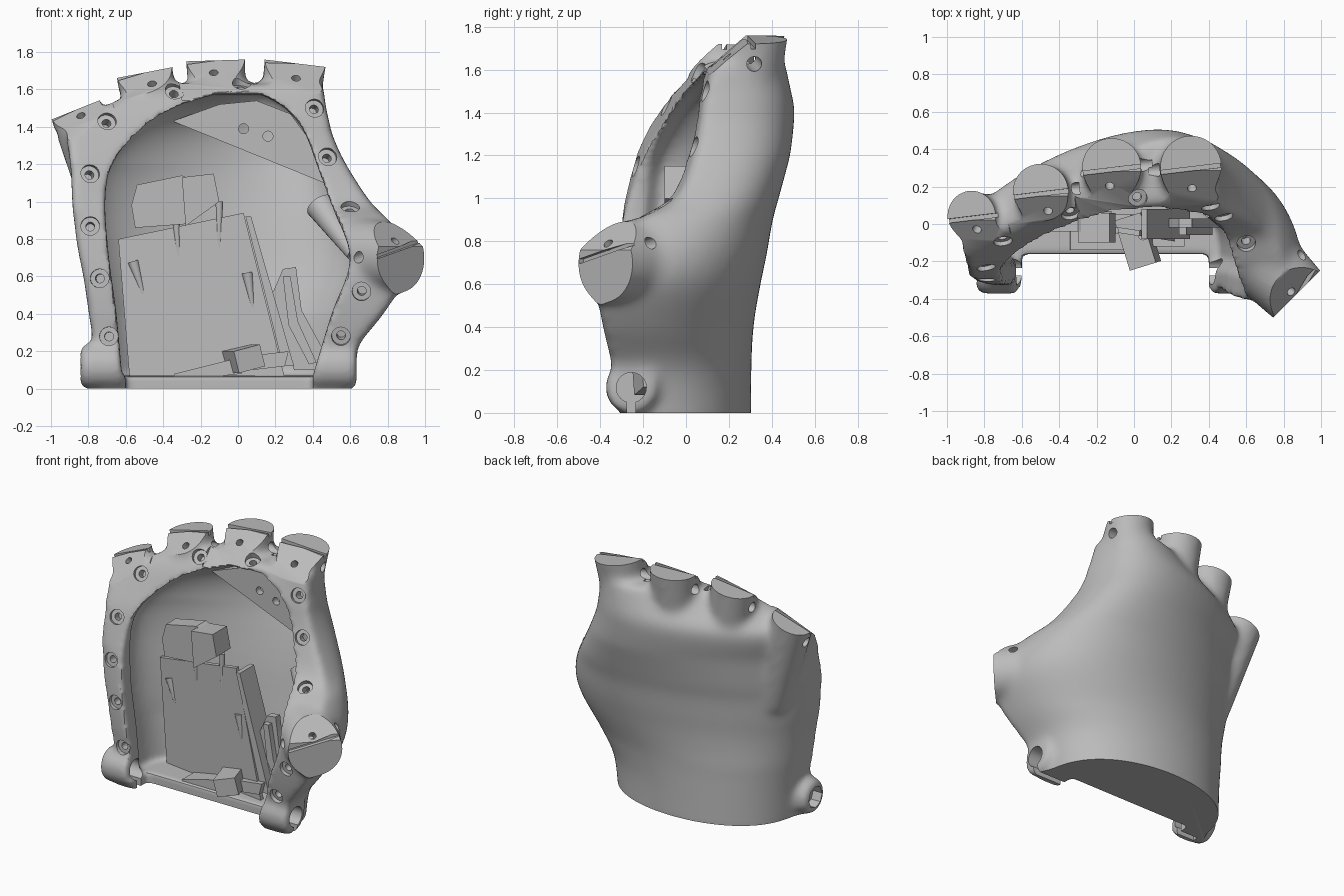
import bpy, bmesh, math
from mathutils import Vector, Matrix
from mathutils.bvhtree import BVHTree

if "Cube" in bpy.data.objects:
    bpy.data.objects.remove(bpy.data.objects["Cube"])

grey = bpy.data.materials.new("plain grey")
grey.use_nodes = True
grey.diffuse_color = (0.5, 0.5, 0.5, 1)
grey.node_tree.nodes["Principled BSDF"].inputs["Base Color"].default_value = (0.5, 0.5, 0.5, 1)
cutters = []


def make(name, bm):
    bmesh.ops.recalc_face_normals(bm, faces=bm.faces)
    mesh = bpy.data.meshes.new(name)
    bm.to_mesh(mesh)
    bm.free()
    mesh.materials.append(grey)
    ob = bpy.data.objects.new(name, mesh)
    bpy.context.collection.objects.link(ob)
    return ob


def loft(bm, rings):
    rows = [[bm.verts.new(p) for p in ring] for ring in rings]
    n = len(rows[0])
    for a, b in zip(rows, rows[1:]):
        for i in range(n):
            bm.faces.new((a[i], a[(i + 1) % n], b[(i + 1) % n], b[i]))
    bm.faces.new(rows[0])
    bm.faces.new(rows[-1])


def tube(bm, a, b, ra, rb, sides=32):
    a, b = Vector(a), Vector(b)
    turn = (b - a).to_track_quat('Z', 'Y').to_matrix().to_4x4()
    bmesh.ops.create_cone(bm, cap_ends=True, segments=sides, radius1=ra, radius2=rb,
                          depth=(b - a).length, matrix=Matrix.Translation((a + b) / 2) @ turn)


def block(bm, centre, size, rot=None):
    m = Matrix.Translation(centre) @ (rot or Matrix()) @ Matrix.Diagonal((*size, 1))
    bmesh.ops.create_cube(bm, size=1, matrix=m)


def cut(ob, build, *args):
    bm = bmesh.new()
    build(bm, *args)
    cutter = make("cutter", bm)
    cutter.hide_render = True
    cutters.append(cutter)
    mod = ob.modifiers.new("cut", 'BOOLEAN')
    mod.operation, mod.solver, mod.object = 'DIFFERENCE', 'MANIFOLD', cutter


def trim(ob, point, normal, across, size):
    # removes a block whose base face sits on the point, facing the normal
    n = Vector(normal).normalized()
    x = Vector(across)
    x = (x - n * x.dot(n)).normalized()
    rot = Matrix((x, n.cross(x), n)).transposed().to_4x4()
    cut(ob, block, Vector(point) + n * size[2] / 2, size, rot)


def bake(ob):
    dg = bpy.context.evaluated_depsgraph_get()
    mesh = bpy.data.meshes.new_from_object(ob.evaluated_get(dg))
    ob.modifiers.clear()
    ob.data = mesh
    while cutters:
        bpy.data.objects.remove(cutters.pop())


def arc(z, xl, xr, yb, yfl, yfr, n=28):
    # one horizontal slice: a rounded back, leaning towards the thumb side, with a straight front
    ring = []
    tilt = .45 * max(0, min(1, (z - .4) / .8))
    for i in range(n + 1):
        t = math.pi * i / n
        u = (1 - math.cos(t)) / 2
        s = max(math.sin(t), 0) ** 0.72
        y = (yfl + (yfr - yfl) * u) * (1 - s) + (yb + tilt * (u - .5)) * s
        ring.append((xl + (xr - xl) * u, y, z))
    return ring


def hollow(z, xl, xr, yb, yfl, yfr, lip=.06, front=-.9):
    # a cavity slice, narrowed in front so that a rim stays
    return arc(z, xl - lip, xr + lip, yb, yfl, yfr) + [
        (xr, yfr - lip, z), (xr, front, z), (xl, front, z), (xl, yfl - lip, z)]


def refine(rows, steps=4):
    # smooth curve through the table rows
    rows = [Vector(r) for r in rows]
    ext = [rows[0]] + rows + [rows[-1]]
    out = []
    for a, b, c, d in zip(ext, ext[1:], ext[2:], ext[3:]):
        for k in range(steps):
            t = k / steps
            out.append(b + (c - a) * (t / 2) + (a * 2 - b * 5 + c * 4 - d) * (t * t / 2)
                       + (b * 3 - a - c * 3 + d) * (t ** 3 / 2))
    return out + [rows[-1]]


# outer hand body: height, left, right, back, front at each side
OUTER = [(-.06, -.75, .57, .305, -.28, -.28), (.2, -.77, .63, .305, -.3, -.34),
         (.4, -.8, .78, .315, -.32, -.39), (.6, -.83, .9, .345, -.32, -.42),
         (.75, -.86, .9, .37, -.31, -.38), (.9, -.88, .81, .385, -.3, -.22),
         (1.0, -.89, .71, .4, -.29, -.04), (1.2, -.9, .58, .43, -.24, .04),
         (1.35, -.92, .51, .445, -.17, .07), (1.43, -.88, .49, .445, -.12, .08),
         (1.52, -.7, .47, .42, -.04, .1), (1.63, -.5, .46, .39, .08, .12)]
bm = bmesh.new()
loft(bm, [arc(*r) for r in refine(OUTER)])

# finger stubs: tip, base, radius, tip normal
FINGERS = [((-.87, .04, 1.49), (-.68, -.01, .85), .145, (-.37, 0, .93)),
           ((-.5, .17, 1.69), (-.42, .15, 1.1), .16, (-.19, 0, .98)),
           ((-.12, .3, 1.755), (-.1, .25, 1.2), .167, (-.03, 0, 1)),
           ((.305, .305, 1.74), (.25, .25, 1.2), .174, (.12, 0, .99))]
for tip, base, r, n in FINGERS:
    tip, base = Vector(tip), Vector(base)
    tube(bm, base, tip + (tip - base).normalized() * .12, r * .8, r)
# thumb stub and wrist lugs
THUMB = Vector((.87, -.375, .69))
OUT = Vector((.7, -.7, 0))
tube(bm, THUMB - OUT * .5 + Vector((0, 0, .03)), THUMB + OUT * .15, .22, .17)
for x0, x1 in [(-.845, -.6), (.395, .635)]:
    tube(bm, (x0, -.255, .118), (x1, -.255, .118), .122, .122)
shell = make("hand_shell", bm)


def remesh(ob, size, rounds):
    mod = ob.modifiers.new("blend", 'REMESH')
    mod.mode, mod.voxel_size = 'VOXEL', size
    mod = ob.modifiers.new("soften", 'SMOOTH')
    mod.factor, mod.iterations = 0.5, rounds


# hollow the body, then round the rim
remesh(shell, .018, 20)
CAVITY = [(.07, -.62, .4, .225, -.15, -.18), (.4, -.65, .5, .24, -.15, -.2), (.7, -.69, .6, .28, -.15, -.2),
          (1.0, -.71, .49, .32, -.13, .02), (1.2, -.67, .42, .35, -.1, .13), (1.38, -.52, .35, .37, -.02, .17),
          (1.5, -.34, .25, .34, .07, .2), (1.57, -.12, .13, .28, .14, .2)]
cut(shell, loft, [hollow(*row) for row in refine(CAVITY)])
cut(shell, block, (-.1, -.66, 0), (1.0, 1.0, .4))
remesh(shell, .016, 7)
bake(shell)

# flat base, thumb end, finger ends and slanted palm faces
trim(shell, (0, 0, 0), (0, 0, -1), (1, 0, 0), (3, 3, .4))
trim(shell, THUMB, OUT, (0, 0, 1), (.8, .8, .4))
SIDE = Vector((.7, .7, .25))
trim(shell, THUMB + Vector((0, 0, .07)), (.5, -.5, .7), SIDE, (.5, .42, .3))
for tip, base, r, n in FINGERS:
    tip = Vector(tip)
    trim(shell, tip, n, (1, 0, 0), (.42, .5, .25))
    chord = tip - Vector((0, .02, 0))
    trim(shell, chord, (n[0] * .8, -.64, .76), (1, .12, -n[0]), (.43, .62, .3))
    # hinge bore and stop slot
    bore = tip + Vector((0, .0, -.1))
    along = Vector((r + .05, .02, -n[0] * r))
    cut(shell, tube, bore - along, bore + along, .035, .035, 20)
    trim(shell, chord + Vector((0, .01, -.025)), n, (1, .12, -n[0]), (r * 2.2, .022, .1))
trim(shell, THUMB + Vector((0, 0, .06)) - OUT * .03, OUT, SIDE, (.36, .022, .1))
bore = THUMB - OUT * .13 + Vector((0, 0, .06))
cut(shell, tube, bore - SIDE * .3, bore + SIDE * .3, .03, .03, 20)

# wrist pin bores with a slit below; the far lug keeps a web between its two recesses
for x0, x1 in [(-.74, -.56), (.33, .67)]:
    cut(shell, tube, (x0, -.255, .118), (x1, -.255, .118), .07, .07)
    cut(shell, block, ((x0 + x1) / 2, -.255, .02), (x1 - x0, .04, .12))
cut(shell, tube, (-.9, -.255, .118), (-.77, -.255, .118), .075, .075, 8)

# fixing holes: counterbored along the rim, plain near the fingers
bake(shell)
tree = BVHTree.FromPolygons([v.co for v in shell.data.vertices], [p.vertices for p in shell.data.polygons])
RIM = [(-.79, 1.15), (-.79, .87), (-.74, .59), (-.69, .28), (.41, 1.5), (.48, 1.24), (.6, .97),
       (.66, .52), (.55, .28), (-.7, 1.43), (-.34, 1.59), (.02, 1.63)]
PLAIN = [(-.84, 1.46), (-.46, 1.63), (-.13, 1.69), (.31, 1.66), (.84, .79)]
for x, z in RIM + PLAIN:
    hit, n, i, d = tree.ray_cast((x, -2, z), (0, 1, 0))
    if hit:
        if (x, z) in RIM:
            cut(shell, tube, hit - n * .025, hit + n * .06, .05, .05, 24)
        cut(shell, tube, hit - n * .09, hit + n * .03, .024, .024, 16)
bake(shell)


def plate(name, points, y0, y1, lean=0.0):
    bm = bmesh.new()
    loft(bm, [[(x, y + lean * x, z) for x, z in points] for y in (y0, y1)])
    return make(name, bm)


# inner plates and mechanism blocks
plate("back_plate", [(-.64, .8), (.03, .94), (.25, .06), (-.58, .06)], -.06, -.03, -.15)
plate("upper_block", [(-.57, .98), (-.54, 1.09), (-.3, 1.14), (-.12, 1.06), (-.28, .88), (-.55, .86)], -.04, .07)
plate("upper_block_arm", [(-.28, .87), (-.3, 1.13), (-.13, 1.15), (-.1, 1.0)], -.1, .06)
plate("lower_block", [(-.35, .04), (-.34, .08), (-.02, .16), (.02, .08)], -.14, .05)
plate("lower_block_step", [(.08, .1), (.1, .18), (.27, .2), (.25, .12)], -.12, .02)
plate("side_strip", [(.04, .92), (.07, .92), (.3, .12), (.24, .12)], -.08, .08)
plate("thumb_rib", [(.18, .5), (.24, .64), (.31, .65), (.34, .42), (.46, .2), (.42, .1), (.3, .1), (.24, .3)], -.02, .03)
plate("thumb_rib_ridge", [(.24, .6), (.28, .6), (.32, .36), (.42, .14), (.38, .13), (.27, .34)], -.06, .0)
bm = bmesh.new()
block(bm, (.02, -.09, .16), (.15, .28, .12), Matrix.Rotation(.3, 4, 'Z') @ Matrix.Rotation(-.25, 4, 'Y'))
make("lower_block_arm", bm)

corner = plate("corner_plate", [(-.35, 1.43), (-.1, 1.52), (.1, 1.54), (.28, 1.47), (.42, 1.28), (.46, 1.1)], .2, .25)
for x, z in [(.03, 1.39), (.16, 1.35)]:
    cut(corner, tube, (x, .1, z), (x, .4, z), .027, .027, 20)
bake(corner)

# tapered ridges on the plate and the cord guide by the thumb
bm = bmesh.new()
for a, b, r in [((-.33, .88), (-.31, .62), .02), ((-.1, 1.0), (-.1, .6), .02),
                ((-.56, .68), (-.49, .46), .03), ((.05, .62), (.09, .38), .03)]:
    tube(bm, (a[0], -.05 - .15 * a[0], a[1]), (b[0], -.05 - .15 * b[0], b[1]), r, .005, 16)
tube(bm, (.44, .1, .98), (.62, -.1, .72), .08, .04, 24)
make("ridges_and_guide", bm)

# smooth rounded faces, keep cut edges sharp
bpy.ops.object.select_all(action='DESELECT')
for ob in bpy.context.collection.objects:
    if ob.type == 'MESH':
        ob.select_set(True)
        bpy.context.view_layer.objects.active = ob
bpy.ops.object.shade_smooth_by_angle(angle=math.radians(35))
